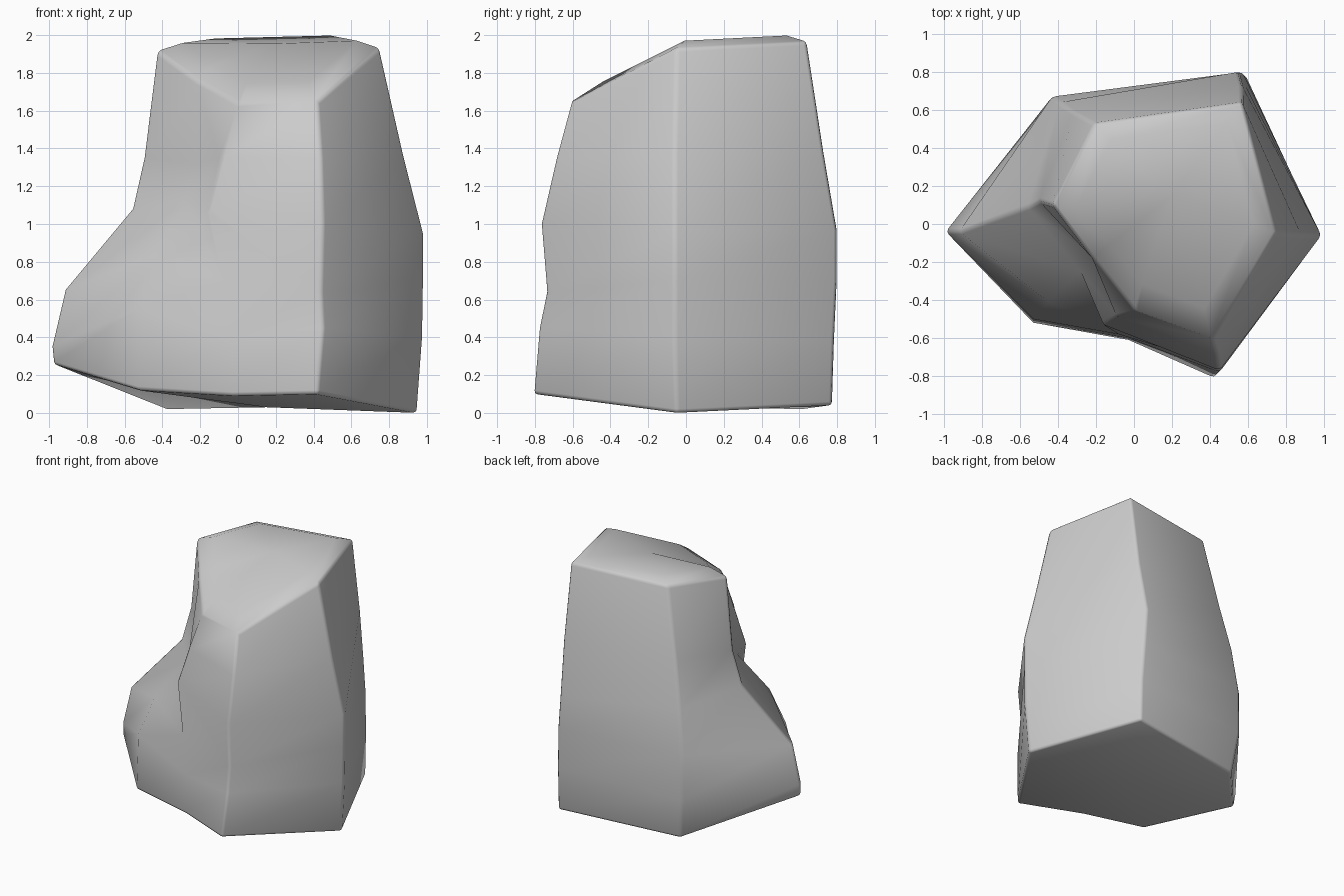
import bpy, bmesh
from mathutils import Vector

if "Cube" in bpy.data.objects:
    bpy.data.objects.remove(bpy.data.objects["Cube"])

# Each corner ridge of the boulder, traced from the base up to the rim
left = [(-.98, -.05, .255), (-.99, -.04, .35), (-.92, -.04, .65),
        (-.56, .09, 1.08), (-.50, .12, 1.35), (-.43, .10, 1.915)]
back_left = [(-.39, .63, .02), (-.43, .67, .35), (-.43, .67, .7),
             (-.39, .64, 1.05), (-.32, .59, 1.40), (-.21, .53, 1.945)]
back_right = [(.585, .775, .04), (.585, .785, .38), (.57, .80, .7),
              (.55, .80, .97), (.57, .73, 1.38), (.57, .64, 1.965)]
right = [(.95, -.05, 0), (.98, -.06, .4), (.985, -.06, .7),
         (.985, -.06, .95), (.88, -.06, 1.36), (.75, -.05, 1.93)]
front_right = [(.42, -.81, .1), (.45, -.78, .45), (.44, -.74, .64),
               (.45, -.77, 1.0), (.44, -.69, 1.35), (.42, -.61, 1.65)]
front_mid = [(-.03, -.61, .09), (-.03, -.60, .4), (-.08, -.58, .70),
             (-.16, -.53, 1.08), (-.09, -.49, 1.35), (0, -.45, 1.64)]
front_left = [(-.53, -.52, .12), (-.53, -.50, .55), (-.45, -.41, .83),
              (-.28, -.25, 1.12), (-.22, -.17, 1.32), (-.22, -.18, 1.76)]
ridges = [left, front_left, front_mid, front_right, right, back_right, back_left]

bm = bmesh.new()
crown_centre = Vector((.2, .15, 1.955))
base_centre = bm.verts.new((.15, .05, .03))
columns = []
for ridge in ridges:
    pts = [Vector(p) for p in ridge]
    # crown edge, drawn in from the rim and lifted towards the summit
    inner = pts[-1].lerp(crown_centre, .22)
    inner.z = min(2.0, inner.z + .035)
    columns.append([bm.verts.new(p) for p in pts + [inner]])
summit = bm.verts.new(crown_centre)

# Side panels, crown and underside
for i, a in enumerate(columns):
    b = columns[(i + 1) % len(columns)]
    for k in range(len(a) - 1):
        bm.faces.new((a[k], b[k], b[k + 1], a[k + 1]))
    bm.faces.new((a[-1], b[-1], summit))
    bm.faces.new((b[0], a[0], base_centre))
bmesh.ops.recalc_face_normals(bm, faces=bm.faces)

mesh = bpy.data.meshes.new("boulder")
bm.to_mesh(mesh)
bm.free()
boulder = bpy.data.objects.new("boulder", mesh)
bpy.context.collection.objects.link(boulder)
mesh.shade_smooth()

# Worn, softened corners; shallow edges stay smoothly shaded
bevel = boulder.modifiers.new("worn_edges", 'BEVEL')
bevel.width = .02
bevel.segments = 2
bevel.limit_method = 'ANGLE'
bevel.angle_limit = .75
